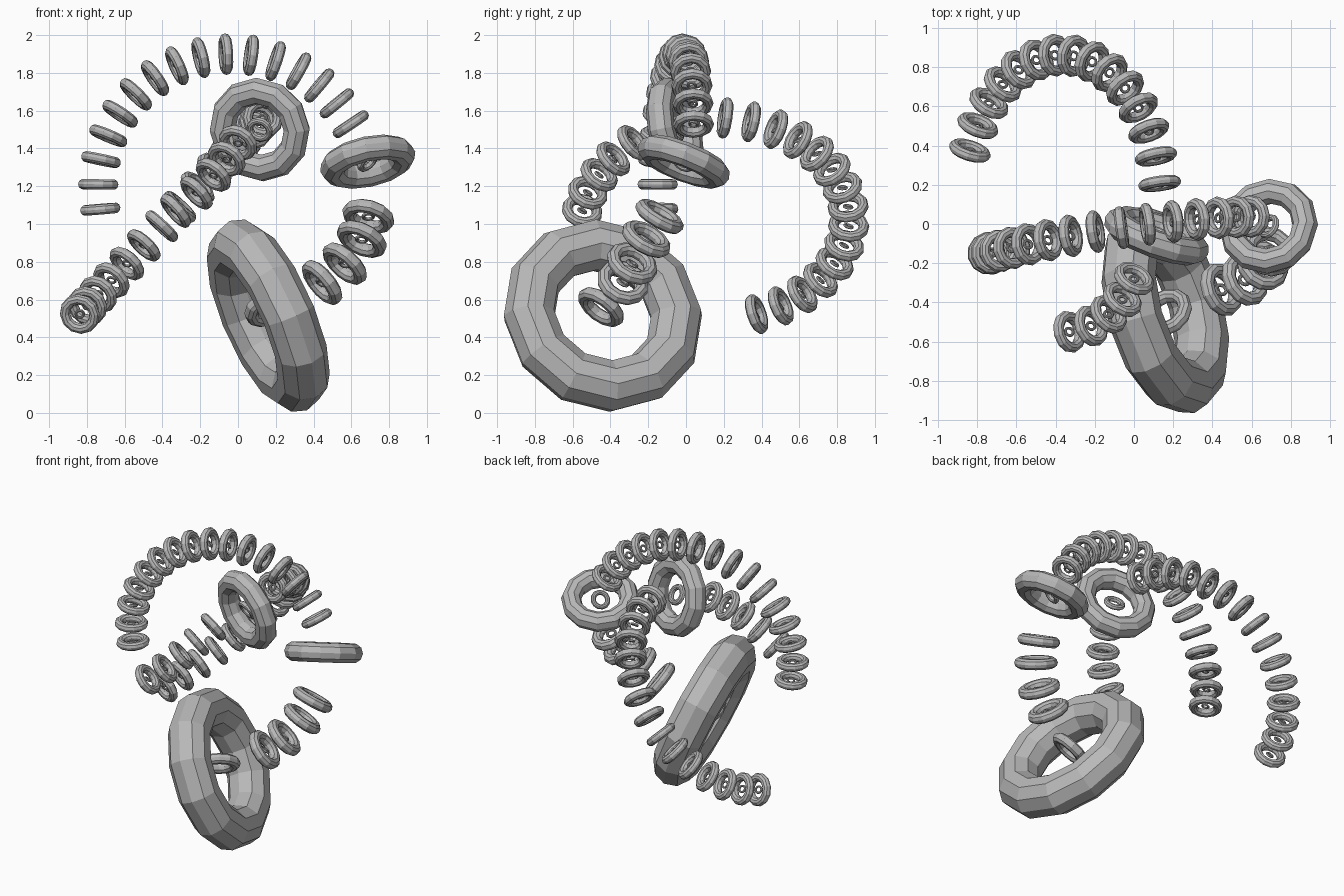
import bpy
from math import sin, cos, radians
from mathutils import Vector

cube = bpy.data.objects.get("Cube")
if cube:
    bpy.data.objects.remove(cube, do_unlink=True)

# Single flat grey
grey = bpy.data.materials.new("plain grey")
grey.use_nodes = True
colour = (0.48, 0.48, 0.48, 1)
grey.diffuse_color = colour
grey.node_tree.nodes["Principled BSDF"].inputs["Base Color"].default_value = colour

# One faceted ring mesh with outer radius 1, shared by every ring
bpy.ops.mesh.primitive_torus_add(major_segments=12, minor_segments=10,
                                 major_radius=0.743, minor_radius=0.257)
template = bpy.context.object
ring_mesh = template.data
ring_mesh.name = "faceted_ring"
ring_mesh.materials.append(grey)
bpy.data.objects.remove(template, do_unlink=True)


def place(name, centre, normal, radius):
    ob = bpy.data.objects.new(name, ring_mesh)
    bpy.context.collection.objects.link(ob)
    ob.location = centre
    ob.scale = (radius,) * 3
    ob.rotation_euler = Vector(normal).to_track_quat('Z', 'Y').to_euler()


def ring(name, centre, normal, radius, core_normal):
    """A ring with a small tilted ring floating in its middle."""
    place(name, centre, normal, radius)
    place(name + "_core", centre, core_normal, radius * 0.26)


def chain(name, points, radius):
    """Rings threaded along a path, each facing along it."""
    pts = [Vector(p) for p in points]
    for i, p in enumerate(pts):
        tangent = (pts[min(i + 1, len(pts) - 1)] - pts[max(i - 1, 0)]).normalized()
        if tangent.z < 0:
            tangent = -tangent
        ring(f"{name}_{i + 1}", p, tangent, radius, tangent + Vector((-0.3, 0.3, 0.4)))


# Large rings
place("large_ring", (0.16, -0.44, 0.515), (0.88, 0.25, 0.39), 0.545)
place("large_ring_core", (0.165, -0.45, 0.56), (-0.4, 0.55, 0.73), 0.14)
ring("upper_ring", (0.115, -0.06, 1.50), (0.33, 0.92, 0.2), 0.28, (0.3, 0.8, 0.5))
ring("side_ring", (0.687, -0.012, 1.33), (-0.2, 0.35, 0.9), 0.257, (-0.6, 0.4, 0.6))

# Overhead arch from the side ring to the far side
arch = []
for i in range(16):
    a = radians(28 + i * 10.8)
    x = -0.03 + 0.71 * cos(a)
    arch.append((x, -0.01 + 0.13 * x - 0.08 * x * x, 1.2 + 0.7 * sin(a)))
chain("arch_ring", arch, 0.11)

# Rear loop: a circular arc in a slanted plane, sweeping back and down
loop = []
for i in range(15):
    a = radians(174 - i * 11.04)
    s = 0.72 + 0.733 * cos(a)
    loop.append((0.125 - 0.682 * s, 0.13 + 0.733 * sin(a), 1.555 - 0.731 * s))
chain("rear_loop_ring", loop, 0.11)

# Short front tail from the upper ring
chain("front_tail_ring", [(0, -0.28, 1.43), (-0.06, -0.385, 1.345),
                          (-0.13, -0.46, 1.26), (-0.22, -0.52, 1.165),
                          (-0.33, -0.55, 1.07)], 0.11)

# Heavier links between the side ring and the large ring
chain("link_ring", [(0.69, -0.14, 1.04), (0.655, -0.21, 0.92),
                    (0.565, -0.285, 0.79), (0.445, -0.335, 0.69)], 0.142)
